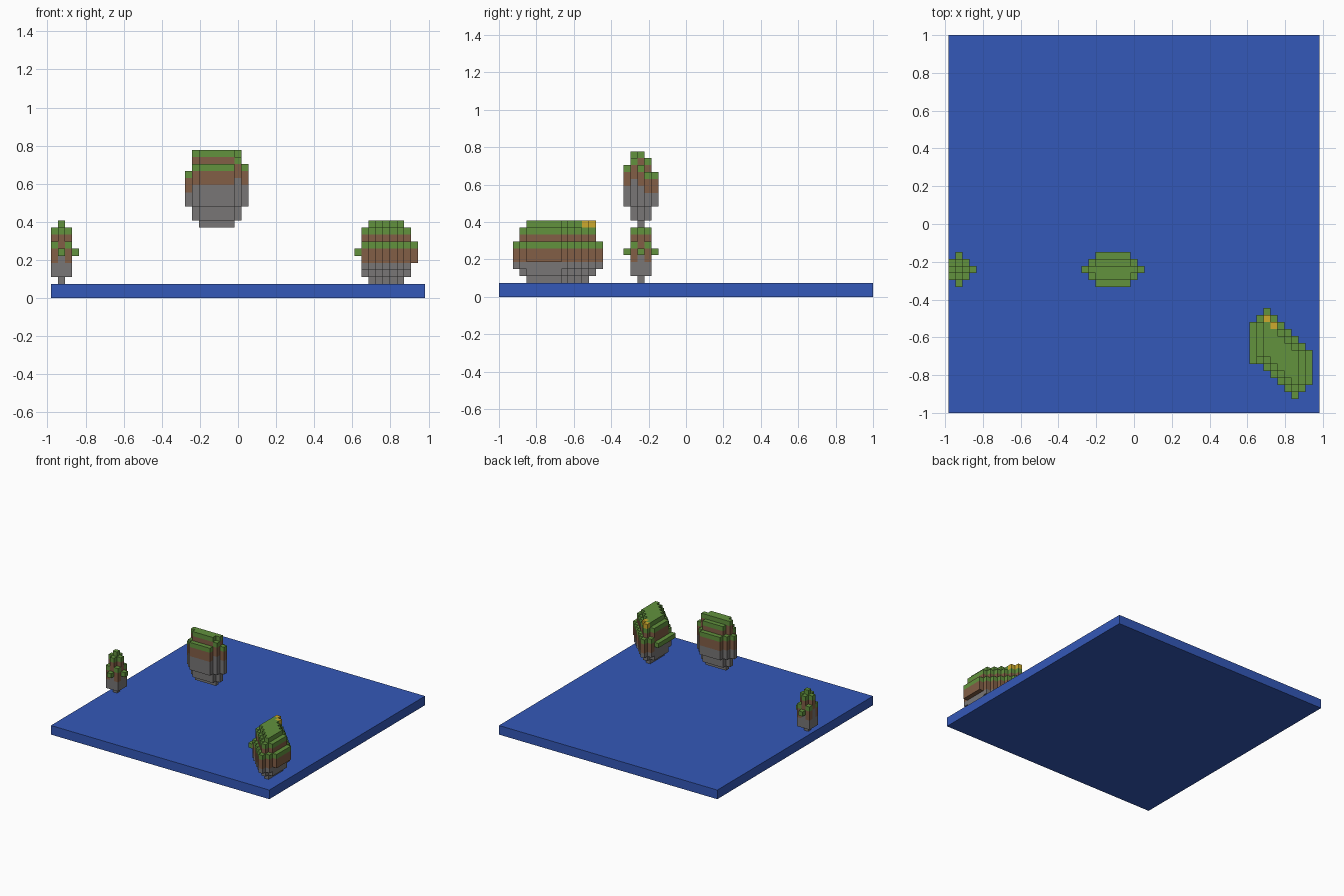
import bpy
import bmesh
from mathutils import Vector

V = 1 / 27                      # edge of one block
ORIGIN = Vector((-26.5, -27, 0))

cube = bpy.data.objects.get("Cube")
if cube:
    bpy.data.objects.remove(cube)


def material(name, rgb):
    m = bpy.data.materials.new(name)
    m.use_nodes = True
    m.diffuse_color = (*rgb, 1)
    m.node_tree.nodes["Principled BSDF"].inputs["Base Color"].default_value = (*rgb, 1)
    return m


WATER = material("water blue", (0.034, 0.098, 0.48))
GRASS = material("grass green", (0.122, 0.287, 0.048))
SOIL = material("soil brown", (0.223, 0.112, 0.061))
STONE = material("stone grey", (0.188, 0.181, 0.181))
BLOOM = material("bloom yellow", (0.61, 0.40, 0.026))


def around(c):
    x, y = c
    return [(x + 1, y), (x - 1, y), (x, y + 1), (x, y - 1)]


def rings(rows):
    """Sort the cells of an outline by depth: 0 = rim, 1 = shoulder, 2 = core."""
    cells = {(x, y) for y, (a, b) in rows.items() for x in range(a, b + 1)}
    inner = {c for c in cells if all(n in cells for n in around(c))}
    core = {c for c in inner if all(n in inner for n in around(c))}
    tips = {c for c in cells if sum(n in cells for n in around(c)) == 1}
    return {c: "tip" if c in tips else (c in inner) + (c in core) for c in cells}


def build(name, blocks):
    """Make one mesh from the exposed sides of a dict of blocks."""
    mats = [GRASS, SOIL, STONE, BLOOM]
    bm = bmesh.new()
    for p, mat in blocks.items():
        for axis in range(3):
            for side in (0, 1):
                step = [0, 0, 0]
                step[axis] = 2 * side - 1
                if tuple(a + s for a, s in zip(p, step)) in blocks:
                    continue
                corners = []
                for u, w in ((0, 0), (1, 0), (1, 1), (0, 1)):
                    o = Vector(p) + ORIGIN
                    o[axis] += side
                    o[(axis + 1) % 3] += u
                    o[(axis + 2) % 3] += w
                    corners.append(bm.verts.new(o * V))
                if not side:
                    corners.reverse()
                bm.faces.new(corners).material_index = mats.index(mat)
    bmesh.ops.remove_doubles(bm, verts=bm.verts, dist=V / 100)
    me = bpy.data.meshes.new(name)
    bm.to_mesh(me)
    bm.free()
    for m in mats:
        me.materials.append(m)
    bpy.context.collection.objects.link(bpy.data.objects.new(name, me))


def island(name, rows, spans, adjust=None, blooms=()):
    """Columns of stone under two blocks of soil and one of grass."""
    blocks = {}
    for (x, y), ring in rings(rows).items():
        if x < 0:               # nothing hangs past the edge of the water
            continue
        top, low = spans[ring]
        if adjust:
            top, low = adjust(x, y, ring, top, low)
        for z in range(low, top + 1):
            depth = top - z
            blocks[x, y, z] = GRASS if depth == 0 else SOIL if depth < 3 else STONE
    for b in blooms:
        blocks[b] = BLOOM
    build(name, blocks)


# Water slab
bpy.ops.mesh.primitive_cube_add(size=1, location=(0, 0, V))
slab = bpy.context.object
slab.name = "water_slab"
slab.dimensions = (53 * V, 2, 2 * V)
bpy.ops.object.transform_apply(location=False, rotation=False, scale=True)
slab.data.materials.append(WATER)


# Floating island, a little lower at the back
def slope_back(x, y, ring, top, low):
    if y > 20 or (ring == 0 and x > 25 and y == 19):
        top += 1 if y == 19 else -1
    if x == 27:
        top += 1
    return top, low


island("floating_island",
       {20 + d: (19 + abs(d), 27 - abs(d)) for d in range(-2, 3)},
       {"tip": (17, 13), 0: (18, 13), 1: (20, 11), 2: (20, 10)}, slope_back)

# Small island at the edge
island("small_island",
       {20 + d: (abs(d) - 1, 3 - abs(d)) for d in range(-2, 3)},
       {"tip": (6, 6), 0: (7, 3), 1: (9, 3), 2: (10, 2)})


# Long diagonal island in the corner, with a grass ledge on one side
def ledge(x, y, ring, top, low):
    if x == 43:
        return 6, 6
    if x == 51:
        return 7, 5
    return top, low


outline = {y: (max(43, 51 - y), min(51, 59 - y)) for y in range(3, 14)}
outline[7] = (43, 51)
outline[13] = (44, 46)
outline[3] = (48, 50)
outline[14] = (45, 45)
outline[2] = (49, 49)
island("corner_island", outline,
       {"tip": (7, 4), 0: (7, 4), 1: (9, 3), 2: (10, 2)}, ledge,
       blooms=[(45, 13, 10), (46, 12, 10)])
